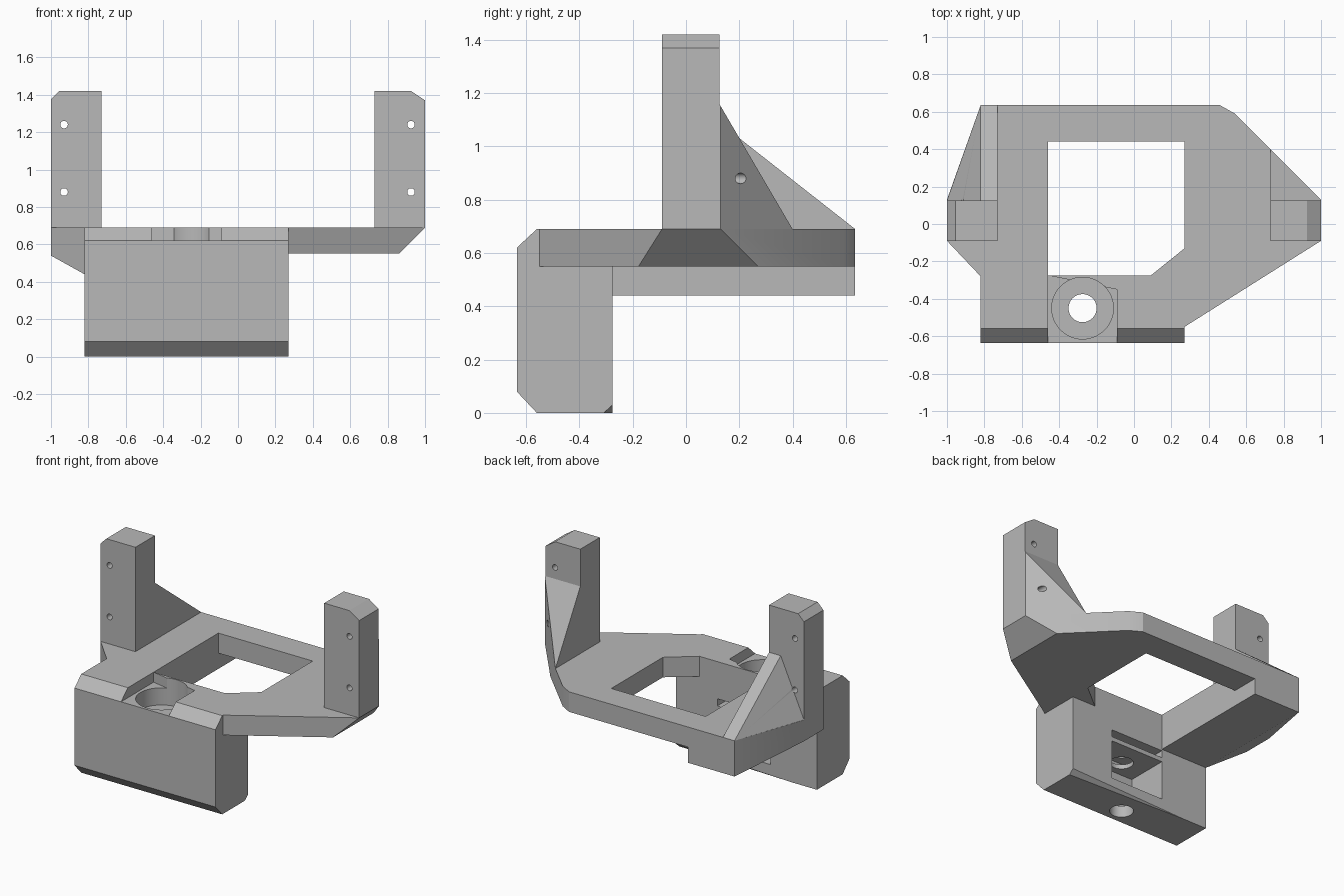
import bpy
import bmesh
from mathutils import Vector

cube = bpy.data.objects.get("Cube")
if cube:
    bpy.data.objects.remove(cube)

grey = bpy.data.materials.new("matte grey")
grey.use_nodes = True
grey.diffuse_color = (0.48, 0.48, 0.48, 1)
grey.node_tree.nodes["Principled BSDF"].inputs["Base Color"].default_value = (0.48, 0.48, 0.48, 1)


def finish(name, bm):
    bmesh.ops.recalc_face_normals(bm, faces=bm.faces)
    mesh = bpy.data.meshes.new(name)
    bm.to_mesh(mesh)
    bm.free()
    mesh.materials.append(grey)
    obj = bpy.data.objects.new(name, mesh)
    bpy.context.collection.objects.link(obj)
    return obj


def prism(name, outline, axis, low, high):
    """Extrude a 2D outline along one axis (x: yz outline, y: xz, z: xy)."""
    place = {"x": lambda a, b, t: (t, a, b),
             "y": lambda a, b, t: (a, t, b),
             "z": lambda a, b, t: (a, b, t)}[axis]
    bm = bmesh.new()
    face = bm.faces.new([bm.verts.new(place(a, b, low)) for a, b in outline])
    new = bmesh.ops.extrude_face_region(bm, geom=[face])["geom"]
    shift = Vector(place(0, 0, high - low))
    bmesh.ops.translate(bm, verts=[v for v in new if isinstance(v, bmesh.types.BMVert)], vec=shift)
    return finish(name, bm)


def box(name, x, y, z):
    return prism(name, [(x[0], y[0]), (x[1], y[0]), (x[1], y[1]), (x[0], y[1])], "z", *z)


def hull(name, points):
    bm = bmesh.new()
    for p in points:
        bm.verts.new(p)
    bmesh.ops.convex_hull(bm, input=bm.verts)
    return finish(name, bm)


def cylinder(name, centre, radius, depth, along_y=False):
    bpy.ops.mesh.primitive_cylinder_add(vertices=48, radius=radius, depth=depth, location=centre,
                                        rotation=(1.570796 if along_y else 0, 0, 0))
    obj = bpy.context.object
    obj.name = name
    obj.data.materials.append(grey)
    return obj


def combine(target, tool, operation="DIFFERENCE", keep=False):
    tool.hide_render = True
    mod = target.modifiers.new("cut", "BOOLEAN")
    mod.operation, mod.object, mod.solver = operation, tool, "EXACT"
    bpy.context.view_layer.update()
    bpy.context.view_layer.objects.active = target
    bpy.ops.object.modifier_apply(modifier=mod.name)
    if not keep:
        bpy.data.objects.remove(tool)


# Frame plate, thick along the right rail
TOP, UNDER, RAIL = 0.69, 0.55, 0.44
frame = prism("frame", [(-0.82, 0.635), (0.46, 0.635), (0.54, 0.59), (1, 0.13), (1, -0.09),
                        (0.27, -0.55), (0.27, -0.45), (-0.82, -0.45), (-0.82, -0.28),
                        (-1, -0.09), (-1, 0.13)], "z", RAIL, TOP)
combine(frame, box("under_cut", (-0.46, 1.2), (-0.8, 0.8), (0.3, UNDER)))
combine(frame, prism("right_bevel", [(-0.82, RAIL), (-1.18, 0.64), (-1.18, 0.3), (-0.82, 0.3)], "y", -0.8, 0.8))
combine(frame, prism("left_bevel", [(0.86, UNDER), (1.1, 0.79), (1.1, 0.4), (0.86, 0.4)], "y", -0.8, 0.8))

# Front block with bevelled front edges
block = prism("block", [(-0.275, 0), (-0.56, 0), (-0.635, 0.08), (-0.635, 0.62),
                        (-0.56, TOP), (-0.275, TOP)], "x", -0.82, 0.27)
combine(frame, block, "UNION")
combine(frame, hull("corner_cut", [(0.28, -0.31, -0.001), (0.28, -0.27, 0.035),
                                   (0.28, -0.27, -0.001), (-0.8, -0.27, -0.001)]))

# Central window
combine(frame, prism("window", [(-0.46, 0.44), (0.27, 0.44), (0.27, -0.13),
                                (0.09, -0.275), (-0.46, -0.275)], "z", 0.4, 0.8))

# Top recess, counterbore, through hole and the slots behind
combine(frame, prism("recess", [(-0.46, -0.7), (-0.09, -0.7), (-0.09, -0.35), (-0.46, -0.275)], "z", 0.62, 0.8))
combine(frame, cylinder("counterbore", (-0.275, -0.45, 0.65), 0.165, 0.3))
combine(frame, box("lower_slot", (-0.46, -0.05), (-0.57, -0.2), (0.08, 0.35)))
combine(frame, box("upper_slot", (-0.46, -0.05), (-0.57, -0.2), (0.38, 0.43)))
combine(frame, cylinder("through_hole", (-0.275, -0.45, 0.3), 0.075, 1.2))

# Posts with a bevelled outer top corner
left_post = prism("left_post", [(0.73, TOP), (1, TOP), (1, 1.37), (0.925, 1.42), (0.73, 1.42)],
                  "y", -0.09, 0.125)
right_post = prism("right_post", [(-0.73, TOP), (-1, TOP), (-1, 1.375), (-0.955, 1.42), (-0.73, 1.42)],
                   "y", -0.09, 0.125)

# Gussets behind the posts
left_gusset = prism("left_gusset", [(0.125, TOP), (0.125, 1.16), (0.4, TOP)], "x", 0.73, 1)
combine(left_gusset, prism("diagonal_cut", [(0.63, 0.5), (1.005, 0.125), (1.2, 0.125), (1.2, 0.6), (0.63, 0.6)],
                           "z", 0.5, 1.4))
right_gusset = hull("right_gusset", [(x, y, z) for x in (-0.82, -0.73)
                                     for y, z in ((0.125, 1.09), (0.635, TOP))]
                    + [(-1, 0.125, TOP), (-0.73, 0.125, TOP)])

# Screw holes through posts and gussets
for x, parts in ((0.925, (left_post, left_gusset)), (-0.93, (right_post, right_gusset))):
    for z in (0.88, 1.24):
        hole = cylinder("screw_hole", (x, 0, z), 0.02, 1.6, True)
        for part in parts:
            if part in (left_post, right_post) or z < 1:
                combine(part, hole, keep=True)
        bpy.data.objects.remove(hole)

# Smooth the bores, keep the edges sharp
bpy.ops.object.select_all(action="DESELECT")
for obj in (frame, left_post, right_post, left_gusset, right_gusset):
    obj.select_set(True)
bpy.context.view_layer.objects.active = frame
bpy.ops.object.shade_smooth_by_angle(angle=0.4)
